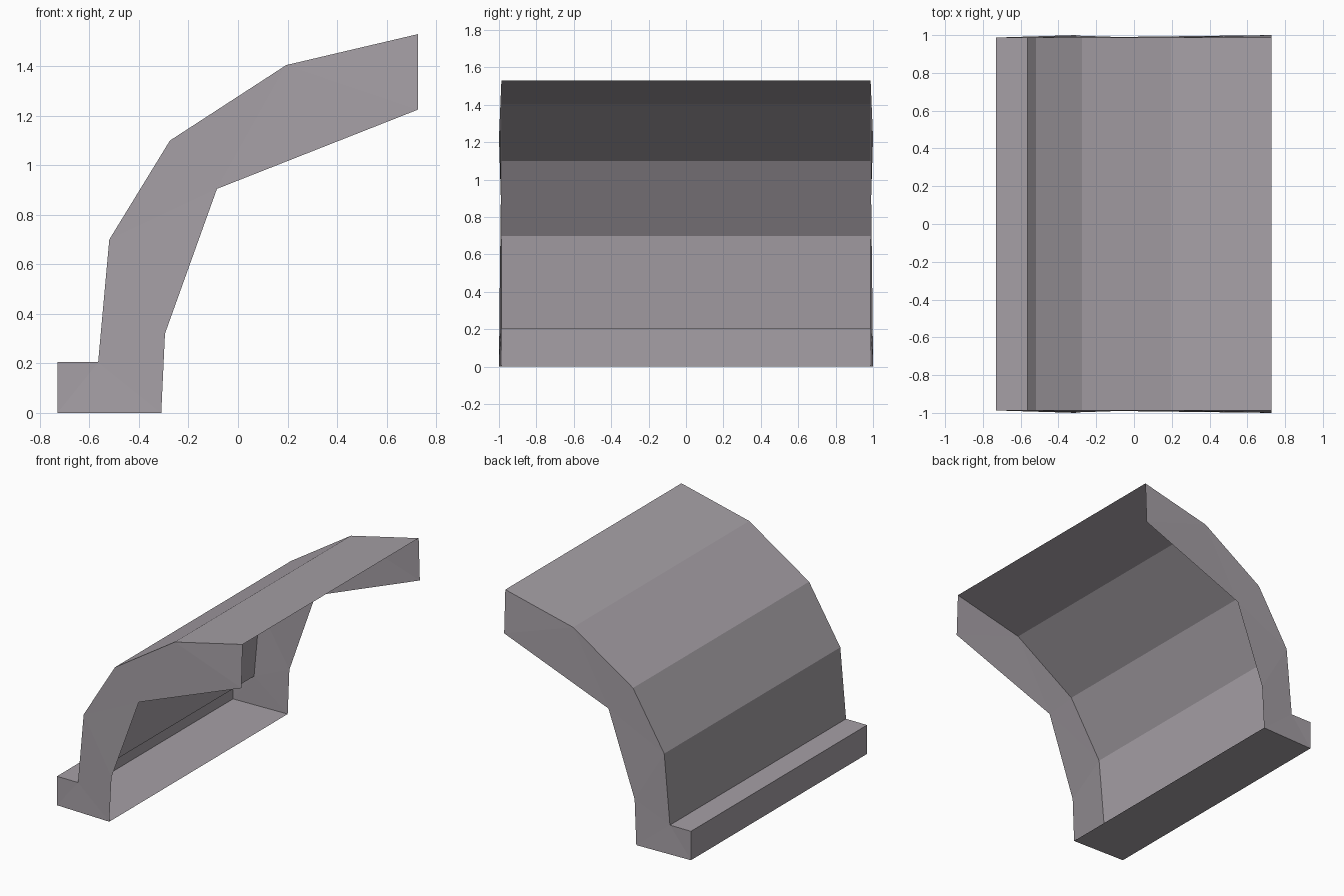
import bpy
import bmesh

cube = bpy.data.objects.get("Cube")
if cube:
    bpy.data.objects.remove(cube, do_unlink=True)

# One warm grey for everything
GREY = (0.38, 0.35, 0.38, 1.0)
mat = bpy.data.materials.new("warm_grey")
mat.use_nodes = True
mat.diffuse_color = GREY
bsdf = next(n for n in mat.node_tree.nodes if n.type == 'BSDF_PRINCIPLED')
bsdf.inputs["Base Color"].default_value = GREY
bsdf.inputs["Roughness"].default_value = 0.8

# Profile in (x, z): outer curve from the tip down to the foot
HALF = 0.987
OUTER = [(0.727, 1.53), (0.195, 1.405), (-0.275, 1.10), (-0.52, 0.70),
         (-0.565, 0.205), (-0.73, 0.205), (-0.73, 0.0)]
# Inner edge of the ends in (x, half width, z); the ends splay out slightly
INNER = [(0.727, 1.0, 1.225), (-0.085, 0.99, 0.905),
         (-0.295, 0.997, 0.32), (-0.31, 1.0, 0.0)]
RIM = [(x, HALF, z) for x, z in OUTER]


def make_part(name, polygons):
    """Flat-shaded sheet from lists of corner points."""
    bm = bmesh.new()
    for pts in polygons:
        bm.faces.new([bm.verts.new(p) for p in pts])
    bmesh.ops.remove_doubles(bm, verts=bm.verts, dist=0.0005)
    mesh = bpy.data.meshes.new(name)
    bm.to_mesh(mesh)
    bm.free()
    mesh.materials.append(mat)
    obj = bpy.data.objects.new(name, mesh)
    bpy.context.collection.objects.link(obj)
    return obj


def span(a, b):
    """Strip running from the front end to the back end between two points."""
    return [(a[0], -a[1], a[2]), a, b, (b[0], -b[1], b[2])]


# Curved outer skin with the stepped foot, open on the inside
make_part("outer_skin", [span(a, b) for a, b in zip(RIM, RIM[1:])])

# Floor under the foot
make_part("foot_floor", [span(RIM[-1], INNER[-1])])

# End plates, front and back
O, I = RIM, INNER
plate = [(O[0], O[1], I[0]), (O[1], I[1], I[0]), (O[1], O[2], I[1]),
         (O[2], O[3], I[1]), (O[3], I[2], I[1]), (O[3], O[4], I[2]),
         (O[4], I[3], I[2]), (O[4], O[5], O[6]), (O[4], O[6], I[3])]
make_part("front_end_plate", [[(x, -y, z) for x, y, z in t] for t in plate])
make_part("back_end_plate", [t[::-1] for t in plate])
